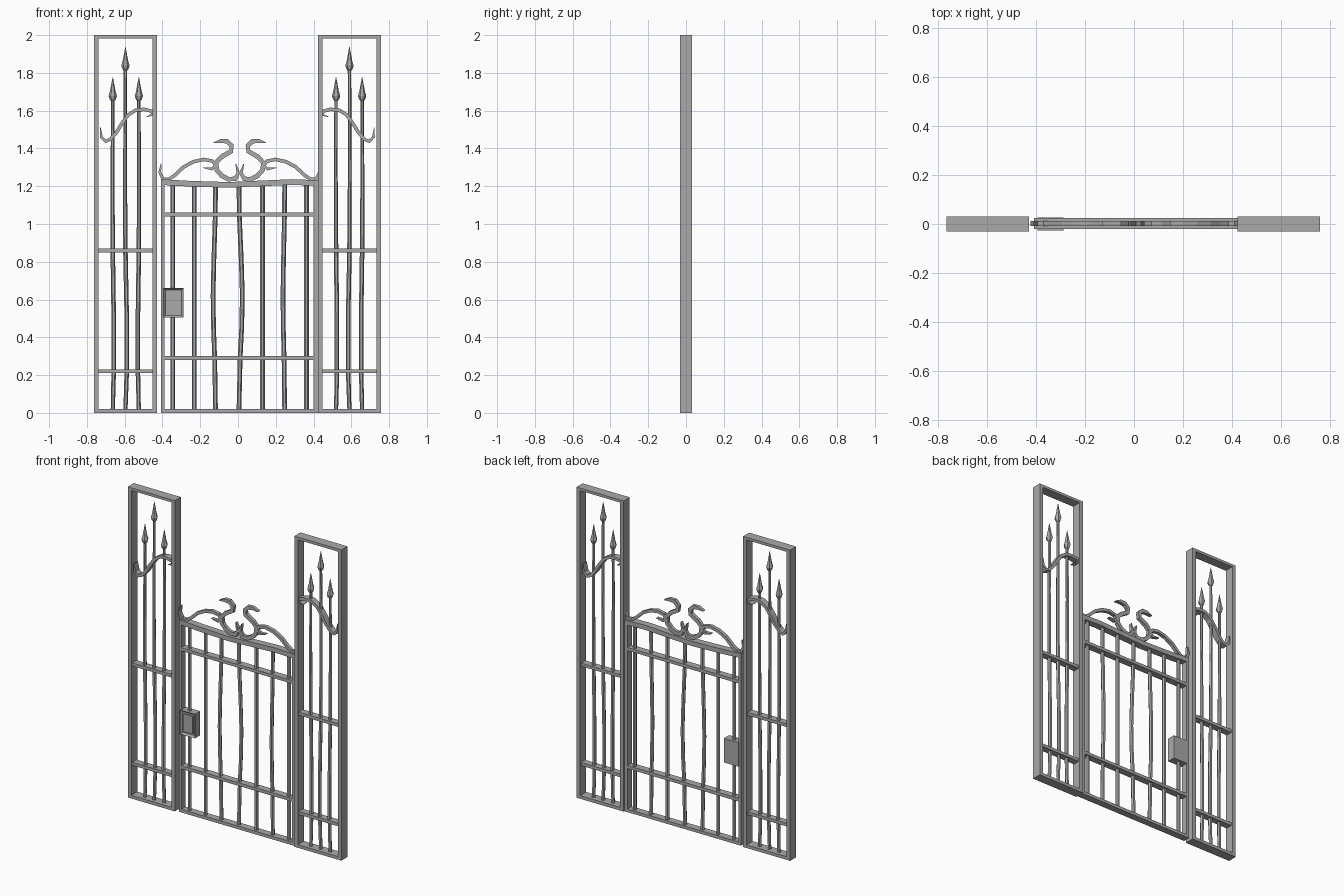
import bpy, bmesh, math
from mathutils import Vector

cube = bpy.data.objects.get("Cube")
if cube:
    bpy.data.objects.remove(cube, do_unlink=True)

iron = bpy.data.materials.new("grey iron")
iron.use_nodes = True
GREY = (0.4, 0.4, 0.4, 1)
iron.diffuse_color = GREY
iron.node_tree.nodes["Principled BSDF"].inputs["Base Color"].default_value = GREY


def finish(bm, name):
    bmesh.ops.recalc_face_normals(bm, faces=bm.faces)
    mesh = bpy.data.meshes.new(name)
    bm.to_mesh(mesh)
    bm.free()
    mesh.materials.append(iron)
    ob = bpy.data.objects.new(name, mesh)
    bpy.context.collection.objects.link(ob)
    return ob


def box(name, x0, x1, y0, y1, z0, z1):
    bm = bmesh.new()
    bmesh.ops.create_cube(bm, size=1)
    for v in bm.verts:
        v.co = ((x0 + x1) / 2 + v.co.x * (x1 - x0), (y0 + y1) / 2 + v.co.y * (y1 - y0),
                (z0 + z1) / 2 + v.co.z * (z1 - z0))
    return finish(bm, name)


def loft(bm, rings):
    """Skin a list of vertex rings and cap both ends."""
    rings = [[bm.verts.new(p) for p in ring] for ring in rings]
    n = len(rings[0])
    for a, b in zip(rings, rings[1:]):
        for i in range(n):
            bm.faces.new((a[i], a[(i + 1) % n], b[(i + 1) % n], b[i]))
    bm.faces.new(rings[0])
    bm.faces.new(rings[-1])


def rod(name, sections, y=0.0, sides=6):
    """Upright rod through (x, z, radius) sections."""
    bm = bmesh.new()
    turns = [math.tau * i / sides for i in range(sides)]
    loft(bm, [[(x + r * math.cos(t), y + r * math.sin(t), z) for t in turns]
              for x, z, r in sections])
    return finish(bm, name)


def ribbon(name, path, width, y0, y1):
    """Flat scroll bar along an (x, z) path, tapering at both ends."""
    pts = [Vector(p) for p in path]
    bm = bmesh.new()
    rings = []
    last = len(pts) - 1
    for i, p in enumerate(pts):
        d = (pts[min(i + 1, last)] - pts[max(i - 1, 0)]).normalized()
        w = width / 2 * (0.15 if i in (0, last) else 0.8 if i in (1, last - 1) else 1)
        a, b = p + Vector((-d.y, d.x)) * w, p - Vector((-d.y, d.x)) * w
        rings.append([(a.x, y0, a.y), (b.x, y0, b.y), (b.x, y1, b.y), (a.x, y1, a.y)])
    loft(bm, rings)
    return finish(bm, name)


# Side panels: frame, rails, three spears and a scroll
PANEL_SCROLL = [(-.132, 1.51), (-.127, 1.46), (-.105, 1.438), (-.08, 1.448), (-.047, 1.485),
                (-.02, 1.53), (.015, 1.578), (.055, 1.603), (.1, 1.607), (.137, 1.598),
                (.143, 1.578), (.112, 1.568)]
HALF, D = 0.1675, 0.031
for side, cx, s in (("right", -0.596, 1), ("left", 0.59, -1)):
    name = side + "_panel_"
    inner = HALF - 0.025
    box(name + "post_a", cx - HALF, cx - inner, -D, D, 0, 2)
    box(name + "post_b", cx + inner, cx + HALF, -D, D, 0, 2)
    box(name + "sill", cx - inner, cx + inner, -D, D, 0, 0.02)
    box(name + "lintel", cx - inner, cx + inner, -D, D, 1.983, 2)
    for z in (0.22, 0.86):
        box(name + "rail", cx - inner, cx + inner, -0.022, 0.022, z - 0.01, z + 0.01)
    for off, tip, sway in ((-0.067, 1.777, 0.005), (0, 1.937, 0.007), (0.071, 1.777, -0.005)):
        x = cx + s * off
        w = s * sway
        neck = tip - 0.125
        rod(name + "spear", [(x, 0.01, .011), (x + w, 0.22, .012), (x + w, 0.5, .012),
                             (x, 0.86, .012), (x - w * .3, 1.3, .01), (x, neck, .009),
                             (x, neck + .008, .016), (x, neck + .026, .022),
                             (x, neck + .05, .015), (x, tip, .001)])
    ribbon(name + "scroll", [(cx + s * px, pz) for px, pz in PANEL_SCROLL], 0.019, -0.02, 0.02)

# Gate frame and rails
G0, G1, Y0, Y1, YC = -0.407, 0.424, -0.021, 0.024, 0.002
box("gate_latch_post", G0, G0 + 0.018, Y0, Y1, 0, 1.23)
box("gate_hinge_post", G1 - 0.024, G1, Y0, Y1, 0, 1.23)
for z in (0.01, 0.29, 1.05):
    box("gate_rail", G0 + 0.018, G1 - 0.024, Y0, Y1, z - 0.01, z + 0.01)

# Gently bent top rail
bm = bmesh.new()
loft(bm, [[(x, Y0, z - .015), (x, Y1, z - .015), (x, Y1, z + .015), (x, Y0, z + .015)]
          for x, z in ((G0, 1.222), (-.25, 1.213), (-.05, 1.207), (.1, 1.214), (.28, 1.222),
                       (G1, 1.217))])
finish(bm, "gate_top_rail")

# Gate bars, some bowed
for x, bow in ((-.345, 0), (-.231, 0), (-.119, -.013), (.005, .018), (.13, 0), (.247, -.009),
               (.363, 0)):
    profile = ((.01, 0), (.29, .35), (.45, .8), (.62, 1), (.8, .7), (1.05, .1), (1.21, 0))
    rod("gate_bar", [(x + bow * k, z, .0125) for z, k in profile], YC)

# Crest scrolls, mirrored about the gate centre
CREST_ARC = [(-.407, 1.32), (-.414, 1.275), (-.398, 1.24), (-.365, 1.237), (-.33, 1.262),
             (-.288, 1.302), (-.235, 1.33), (-.18, 1.342), (-.135, 1.333), (-.12, 1.31),
             (-.138, 1.291), (-.185, 1.298)]
CREST_S = [(-.13, 1.43), (-.092, 1.44), (-.058, 1.438), (-.034, 1.415), (-.037, 1.385),
           (-.088, 1.355), (-.116, 1.325), (-.112, 1.285), (-.085, 1.255), (-.05, 1.237),
           (-.014, 1.24), (.002, 1.27), (-.012, 1.318)]
CENTRE = 0.009
for side, s in (("right", 1), ("left", -1)):
    for part, path, w in (("arc", CREST_ARC, .019), ("curl", CREST_S, .025)):
        pts = path if s == 1 else [(2 * CENTRE - x, z) for x, z in path]
        ribbon(f"{side}_crest_{part}", pts, w, -0.009, 0.013)

# Lock case with a recessed panel and a plate inside it
bm = bmesh.new()
bmesh.ops.create_cube(bm, size=1)
for v in bm.verts:
    v.co = (-.341 + v.co.x * .106, v.co.y * .054, .583 + v.co.z * .155)
bm.normal_update()
front = [f for f in bm.faces if f.normal.y < -0.9]
bmesh.ops.inset_region(bm, faces=front, thickness=0.014)
bmesh.ops.translate(bm, verts=front[0].verts, vec=(0, 0.012, 0))
finish(bm, "lock_case")
box("lock_plate", -.374, -.308, -.022, -.013, .526, .64)
